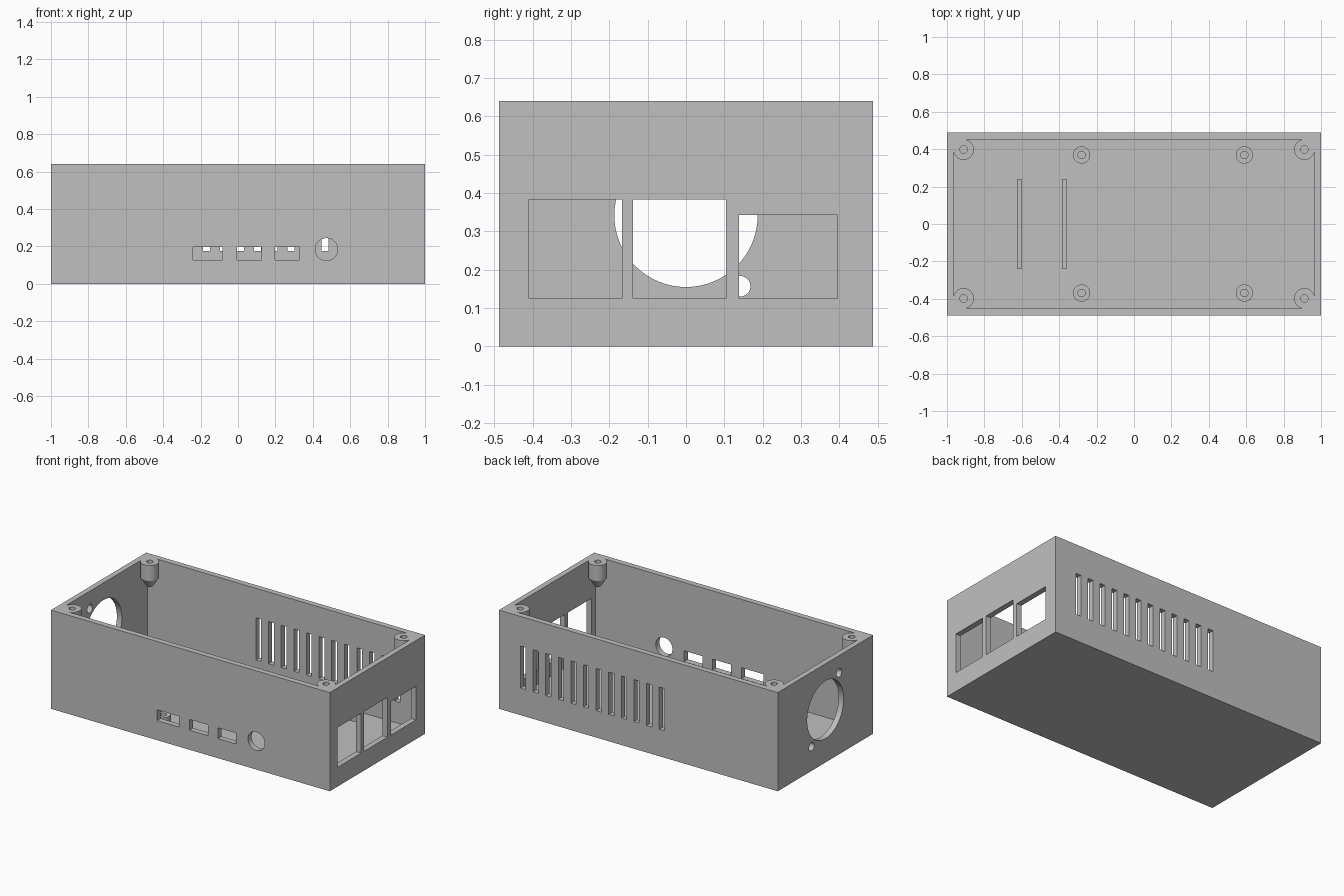
import bpy, bmesh, math
from mathutils import Matrix, Vector

if "Cube" in bpy.data.objects:
    bpy.data.objects.remove(bpy.data.objects["Cube"])

grey = bpy.data.materials.new("light_grey_plastic")
grey.use_nodes = True
colour = (0.53, 0.53, 0.53, 1)
grey.diffuse_color = colour
grey.node_tree.nodes["Principled BSDF"].inputs["Base Color"].default_value = colour

# Main sizes
LX, LY, H = 1.0, 0.488, 0.64
IX, IY, FLOOR = 0.964, 0.451, 0.037


def finish(bm, name):
    bmesh.ops.recalc_face_normals(bm, faces=bm.faces)
    mesh = bpy.data.meshes.new(name)
    bm.to_mesh(mesh)
    bm.free()
    mesh.materials.append(grey)
    obj = bpy.data.objects.new(name, mesh)
    bpy.context.collection.objects.link(obj)
    return obj


def add_box(bm, x, y, z):
    """Box from three (low, high) ranges."""
    size = [b - a for a, b in (x, y, z)]
    mid = [(a + b) / 2 for a, b in (x, y, z)]
    bmesh.ops.create_cube(bm, size=1, matrix=Matrix.Translation(mid) @ Matrix.Diagonal((*size, 1)))


def add_rod(bm, centre, radius, axis):
    turn = Matrix.Rotation(math.pi / 2, 4, "Y" if axis == "X" else "X")
    bmesh.ops.create_cone(bm, cap_ends=True, segments=64, radius1=radius, radius2=radius,
                          depth=0.16, matrix=Matrix.Translation(centre) @ turn)


def lathe(name, profile, x, y):
    """Spin a (radius, height) profile about a vertical axis at x, y."""
    bm = bmesh.new()
    verts = [bm.verts.new((x + r, y, z)) for r, z in profile]
    edges = [bm.edges.new(pair) for pair in zip(verts, verts[1:])]
    bmesh.ops.spin(bm, geom=verts + edges, cent=(x, y, 0), axis=(0, 0, 1),
                   angle=math.tau, steps=40, use_duplicate=False)
    bmesh.ops.remove_doubles(bm, verts=bm.verts, dist=0.0001)
    return finish(bm, name)


def smooth(obj):
    bpy.ops.object.select_all(action="DESELECT")
    obj.select_set(True)
    bpy.context.view_layer.objects.active = obj
    bpy.ops.object.shade_smooth_by_angle(angle=math.radians(30))


# Open tray
bm = bmesh.new()
add_box(bm, (-LX, LX), (-LY, LY), (0, H))
tray = finish(bm, "case_tray")

bm = bmesh.new()
add_box(bm, (-IX, IX), (-IY, IY), (FLOOR, H + 0.2))
cavity = finish(bm, "cavity_cutter")

bm = bmesh.new()
# Front ports and round power socket
front = (-LY - 0.05, -IY + 0.05)
for x0, x1 in ((-0.241, -0.083), (-0.006, 0.125), (0.198, 0.329)):
    add_box(bm, (x0, x1), front, (0.127, 0.197))
add_rod(bm, (0.473, -0.47, 0.184), 0.06, "Y")
# Large ports on the left end
for y0, y1, top in ((-0.409, -0.167, 0.383), (-0.138, 0.104, 0.383), (0.138, 0.395, 0.343)):
    add_box(bm, (IX - 0.05, LX + 0.05), (y0, y1), (0.125, top))
# Vent slots in the back
for i in range(12):
    x = -0.187 + 0.0905 * i
    add_box(bm, (x, x + 0.0375), (IY - 0.05, LY + 0.05), (0.175, 0.448))
# Fan opening with two screw holes
add_rod(bm, (-0.982, 0, 0.342), 0.187, "X")
for s in (-1, 1):
    add_rod(bm, (-0.982, 0.141 * s, 0.342 - 0.185 * s), 0.027, "X")
openings = finish(bm, "opening_cutter")

bpy.context.view_layer.objects.active = tray
for cutter in (cavity, openings):
    mod = tray.modifiers.new("cut", "BOOLEAN")
    mod.operation = "DIFFERENCE"
    mod.solver = "EXACT"
    mod.object = cutter
    bpy.ops.object.modifier_apply(modifier=mod.name)
for cutter in (cavity, openings):
    bpy.data.objects.remove(cutter)
smooth(tray)

# Corner screw posts with tapered undersides, and the webs behind them
PX, PY, R = 0.911, 0.398, 0.055
post = [(0, 0.485), (0.02, 0.485), (R, 0.54), (R, H), (0.02, H), (0.02, 0.55), (0, 0.55)]
for sx, side in ((1, "left"), (-1, "right")):
    for sy, end in ((-1, "front"), (1, "back")):
        smooth(lathe(f"screw_post_{end}_{side}", post, sx * PX, sy * PY))
        bm = bmesh.new()
        arc = [(R * math.cos(a), R * math.sin(a)) for a in (math.pi / 20 * i for i in range(11))]
        outline = arc + [(R, R)]
        face = bm.faces.new([bm.verts.new((sx * (PX + u), sy * (PY + v), 0.54)) for u, v in outline])
        top = bmesh.ops.extrude_face_region(bm, geom=[face])["geom"]
        bmesh.ops.translate(bm, vec=Vector((0, 0, H - 0.54)),
                            verts=[v for v in top if isinstance(v, bmesh.types.BMVert)])
        finish(bm, f"corner_web_{end}_{side}")

# Board standoffs on the floor
standoff = [(0.046, FLOOR - 0.01), (0.046, 0.11), (0.02, 0.11), (0.02, FLOOR + 0.002), (0, FLOOR + 0.002)]
for x, side in ((0.59, "left"), (-0.28, "right")):
    for y, end in ((-0.369, "front"), (0.369, "back")):
        smooth(lathe(f"standoff_{end}_{side}", standoff, x, y))

# Holding ribs on the floor
for x, name in ((-0.613, "outer"), (-0.373, "inner")):
    bm = bmesh.new()
    add_box(bm, (x - 0.012, x + 0.012), (-0.24, 0.24), (FLOOR - 0.01, 0.085))
    finish(bm, f"floor_rib_{name}")
